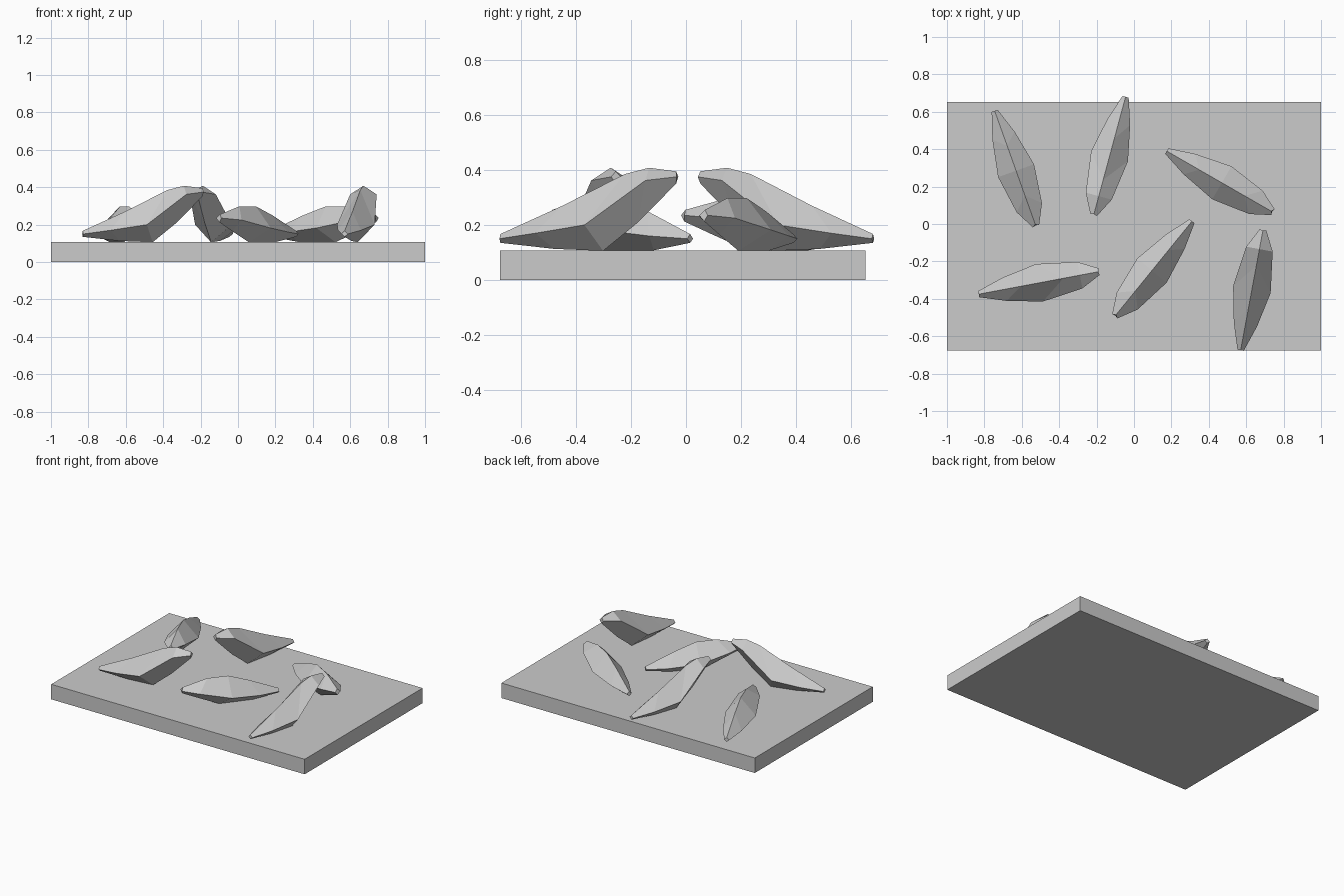
import bpy
import bmesh
from mathutils import Vector

cube = bpy.data.objects.get("Cube")
if cube:
    bpy.data.objects.remove(cube, do_unlink=True)

grey = bpy.data.materials.new("stone_grey")
grey.use_nodes = True
grey.diffuse_color = (0.6, 0.6, 0.6, 1)
grey.node_tree.nodes["Principled BSDF"].inputs["Base Color"].default_value = (0.6, 0.6, 0.6, 1)


def add_object(name, bm):
    bmesh.ops.recalc_face_normals(bm, faces=bm.faces)
    mesh = bpy.data.meshes.new(name)
    bm.to_mesh(mesh)
    bm.free()
    mesh.materials.append(grey)
    obj = bpy.data.objects.new(name, mesh)
    bpy.context.collection.objects.link(obj)
    return obj


# Long edges of a shard as (distance from low tip, height);
# both side edges share one path and the half widths below
half_widths = [0.017, 0.063, 0.102, 0.072, 0.018]
steep = {
    "top": [(0, 0.167), (0.23, 0.27), (0.46, 0.385), (0.55, 0.408), (0.65, 0.395)],
    "side": [(0, 0.15), (0.14, 0.17), (0.33, 0.2), (0.55, 0.362), (0.655, 0.375)],
    "bottom": [(0, 0.135), (0.2, 0.113), (0.38, 0.106), (0.51, 0.21), (0.65, 0.35)],
}
shallow = {
    "top": [(0, 0.167), (0.2, 0.25), (0.34, 0.298), (0.48, 0.298), (0.645, 0.255)],
    "side": [(0, 0.15), (0.14, 0.16), (0.34, 0.182), (0.55, 0.225), (0.655, 0.235)],
    "bottom": [(0, 0.135), (0.17, 0.108), (0.4, 0.106), (0.54, 0.165), (0.65, 0.213)],
}


def add_shard(name, low, high, shape):
    """Four-sided faceted spindle running from its low tip to its high tip."""
    start = Vector((*low, 0))
    along = (Vector((*high, 0)) - start).normalized()
    across = Vector((-along.y, along.x, 0))
    bm = bmesh.new()
    rings = []
    for top, side, bottom, w in zip(shape["top"], shape["side"], shape["bottom"], half_widths):
        corners = [(top, 0), (side, w), (bottom, 0), (side, -w)]
        rings.append([bm.verts.new(start + along * s + across * off + Vector((0, 0, z)))
                      for (s, z), off in corners])
    for a, b in zip(rings, rings[1:]):
        for i in range(4):
            j = (i + 1) % 4
            bm.faces.new((a[i], a[j], b[j], b[i]))
    bm.faces.new(rings[0])
    bm.faces.new(rings[-1])
    return add_object(name, bm)


# Base slab
bm = bmesh.new()
bmesh.ops.create_cube(bm, size=1)
bmesh.ops.scale(bm, vec=(2, 1.33, 0.107), verts=bm.verts)
bmesh.ops.translate(bm, vec=(0, -0.012, 0.0535), verts=bm.verts)
add_object("base_slab", bm)

# Shards scattered on the slab
add_shard("front_right_shard", (-0.83, -0.375), (-0.19, -0.255), steep)
add_shard("back_middle_shard", (-0.045, 0.68), (-0.215, 0.05), steep)
add_shard("front_left_shard", (0.57, -0.675), (0.69, -0.03), steep)
add_shard("back_right_shard", (-0.745, 0.605), (-0.525, -0.01), shallow)
add_shard("back_left_shard", (0.175, 0.39), (0.74, 0.065), shallow)
add_shard("front_middle_shard", (0.31, 0.015), (-0.1, -0.49), shallow)
